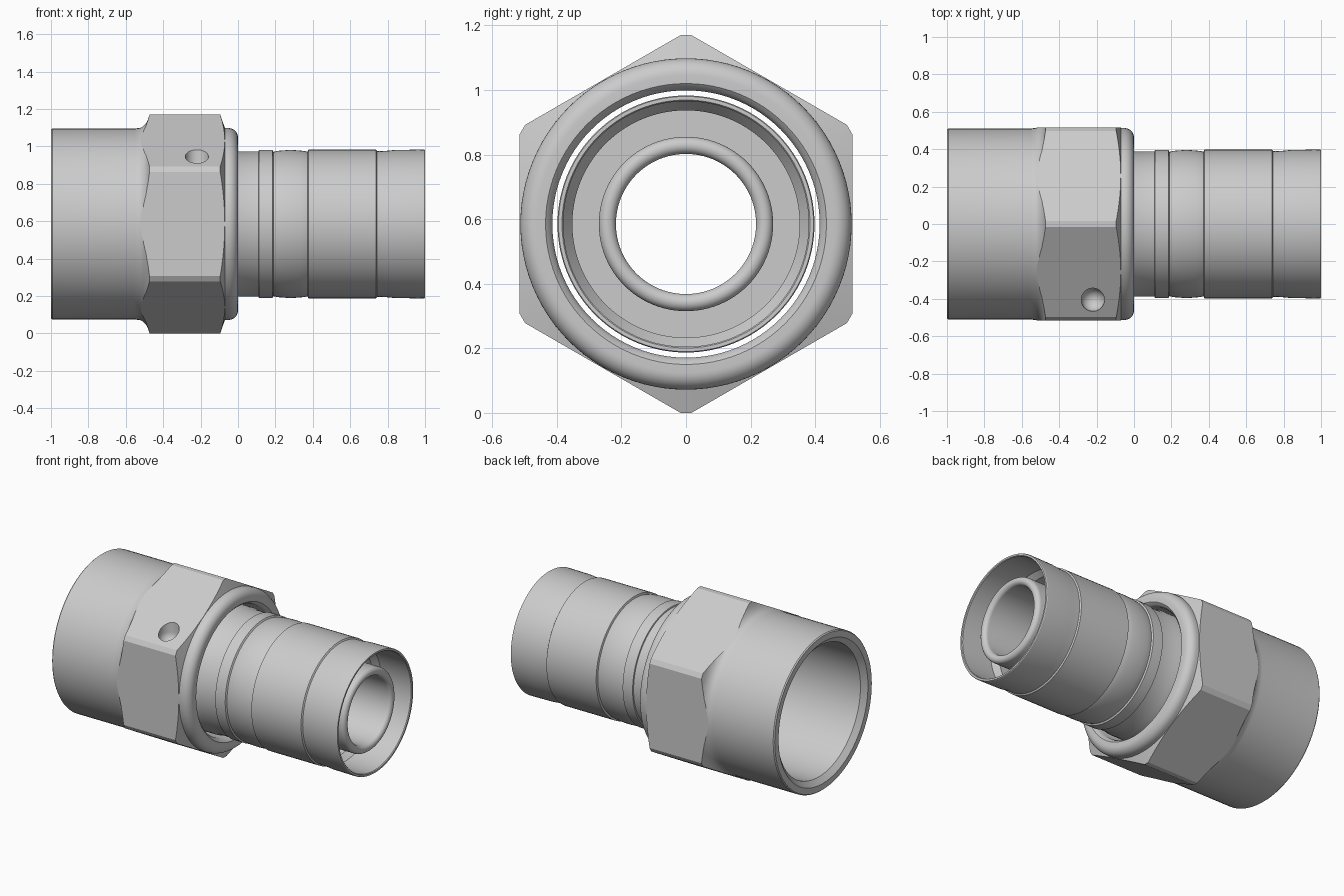
import bpy, bmesh, math
from mathutils import Matrix

if "Cube" in bpy.data.objects:
    bpy.data.objects.remove(bpy.data.objects["Cube"])

ZC = 0.585   # height of the main axis


def new_object(name, bm):
    bmesh.ops.recalc_face_normals(bm, faces=bm.faces)
    mesh = bpy.data.meshes.new(name)
    bm.to_mesh(mesh)
    bm.free()
    obj = bpy.data.objects.new(name, mesh)
    bpy.context.collection.objects.link(obj)
    return obj


def arc(cx, cr, rad, a0, a1, n=8):
    """Points (x, r) on a circular arc, angles in degrees."""
    return [(cx + rad * math.cos(math.radians(a0 + (a1 - a0) * i / n)),
             cr + rad * math.sin(math.radians(a0 + (a1 - a0) * i / n))) for i in range(n + 1)]


def lathe(name, profile, seg=96):
    """Spin a closed (x, r) profile about the x axis; r = 0 becomes a pole."""
    bm = bmesh.new()
    rings = []
    for x, r in profile:
        if r < 1e-6:
            rings.append([bm.verts.new((x, 0, 0))] * seg)
        else:
            rings.append([bm.verts.new((x, r * math.sin(2 * math.pi * k / seg),
                                        r * math.cos(2 * math.pi * k / seg))) for k in range(seg)])
    for a, b in zip(rings, rings[1:] + rings[:1]):
        for k in range(seg):
            j = (k + 1) % seg
            quad = list(dict.fromkeys((a[k], a[j], b[j], b[k])))
            if len(quad) > 2:
                bm.faces.new(quad)
    return new_object(name, bm)


def hex_prism(name, x0, x1, flat, corner):
    """Hexagon with slightly cut corners, extruded along x."""
    bm = bmesh.new()
    half = (flat / math.cos(math.pi / 6) - corner) * math.tan(math.pi / 3)
    pts = []
    for k in range(6):
        a = k * math.pi / 3
        for s in (-half, half):
            pts.append((corner * math.sin(a) + s * math.cos(a),
                        corner * math.cos(a) - s * math.sin(a)))
    face = bm.faces.new([bm.verts.new((x0, y, z)) for y, z in pts])
    ext = bmesh.ops.extrude_face_region(bm, geom=[face])
    verts = [v for v in ext['geom'] if isinstance(v, bmesh.types.BMVert)]
    bmesh.ops.translate(bm, verts=verts, vec=(x1 - x0, 0, 0))
    return new_object(name, bm)


def boolean(obj, cutter, op):
    mod = obj.modifiers.new(op.lower(), 'BOOLEAN')
    mod.operation = op
    mod.solver = 'EXACT'
    mod.object = cutter
    bpy.context.view_layer.objects.active = obj
    bpy.ops.object.modifier_apply(modifier=mod.name)
    bpy.data.objects.remove(cutter)


def finish(obj):
    obj.data.transform(Matrix.Translation((0, 0, ZC)))
    bpy.ops.object.select_all(action='DESELECT')
    obj.select_set(True)
    bpy.context.view_layer.objects.active = obj
    bpy.ops.object.shade_smooth_by_angle(angle=math.radians(25))


# Swivel nut: turned blank trimmed by a hexagon
nut = lathe("swivel_nut", [
    (-1, .505), (-.993, .511), (-.555, .511), (-.525, .513), (-.508, .522), (-.492, .538),
    (-.481, .56), (-.473, .585), (-.469, .61), (-.103, .61), (-.095, .585), (-.07, .513)]
    + arc(-.052, .461, .052, 90, 0)
    + [(0, .435), (-.012, .422), (-.03, .414), (-.36, .414), (-.38, .43), (-.97, .43), (-1, .465)])
boolean(nut, hex_prism("hex_trim", -1.2, .2, .515, .585), 'INTERSECT')

# Blind round-bottomed hole drilled straight down into the upper front flat
drill = lathe("hole_drill", [(.8, 0), (.8, .062)] + arc(.33, 0, .062, 90, 180)[:-1] + [(.268, 0)], 40)
drill.data.transform(Matrix.Translation((-.22, -.405, 0)) @ Matrix.Rotation(-math.pi / 2, 4, 'Y'))
boolean(nut, drill, 'DIFFERENCE')
finish(nut)

# Hose tail: outer crimp shell, pocket and inner insert in one turned piece
bulge = [(.19 + .182 * i / 10, .386 + .009 * math.sin(math.pi * i / 10) ** .6 if 0 < i < 10 else .386)
         for i in range(11)]
tail = lathe("hose_tail",
    [(-.4, .25), (-.4, .38), (-.385, .395), (-.02, .395), (0, .388), (.11, .388), (.112, .396), (.184, .396)]
    + bulge
    + [(.376, .398), (.738, .398), (.744, .389), (.79, .391), (.84, .396), (.995, .398), (1, .395),
       (1, .384), (.995, .38), (.78, .38), (.74, .352), (.2, .352), (.2, .27)]
    + arc(.937, .2435, .0265, 90, -90, 12)
    + [(-.36, .217)])
finish(tail)
